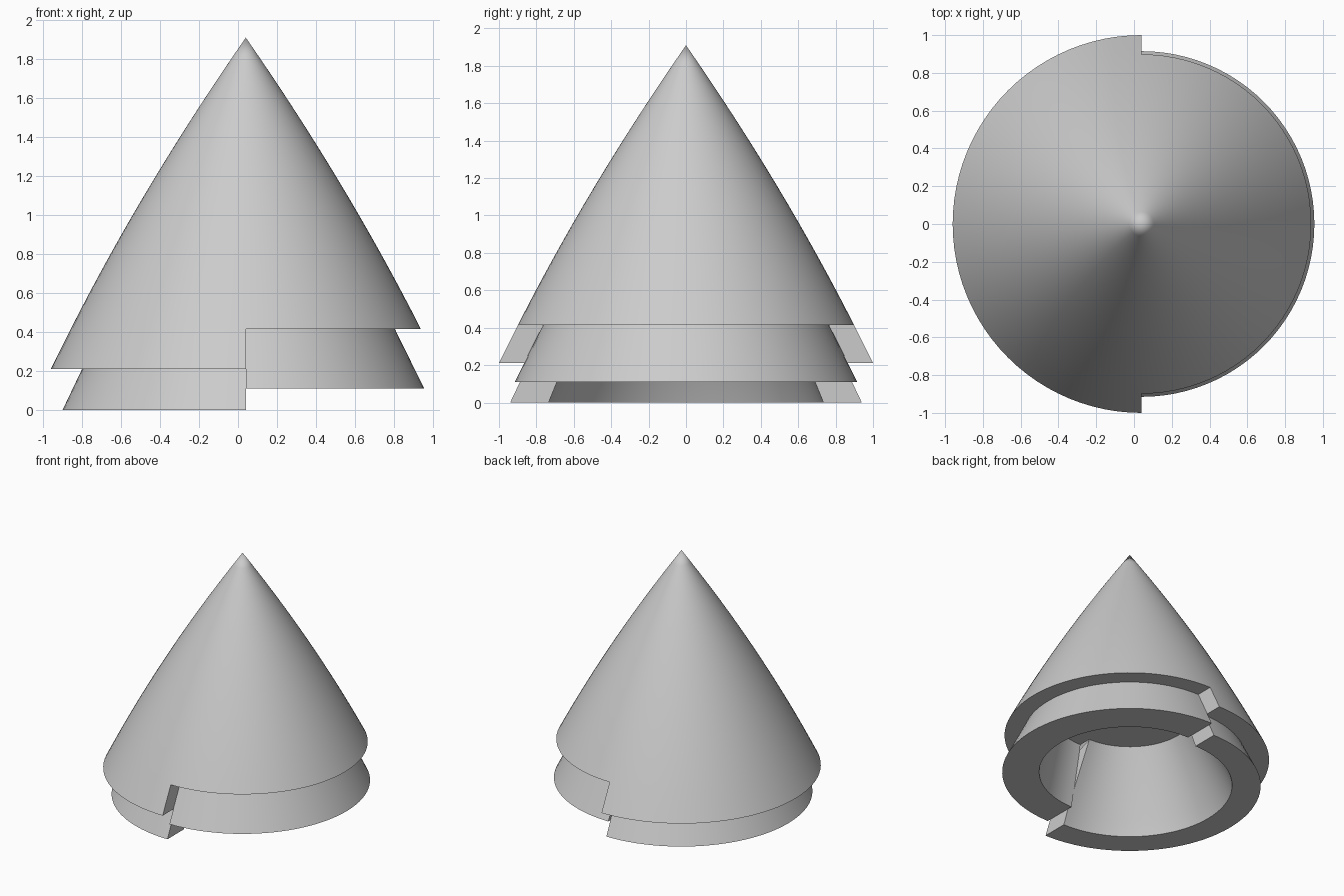
import bpy, bmesh, math

cube = bpy.data.objects.get("Cube")
if cube:
    bpy.data.objects.remove(cube, do_unlink=True)

AXIS_X, TOP = 0.04, 1.91
EDGE, CEILING = 0.415, 0.58   # height of the upper lip and of the hollow's ceiling
SEGMENTS = 48                 # per half turn


def outer_radius(z):
    """Gently bulging cone."""
    t = TOP - z
    return 0.695 * t - 0.063 * t * t


# Shared upper cone, from the tip down to the upper lip
cone = [(outer_radius(z), z) for z in
        (TOP - (TOP - EDGE) * i / 16 for i in range(17))]

# Stepped lower profiles: lip, skirt, underside, hollow
low_half = [(outer_radius(0.31), 0.31), (1.0, 0.21), (0.84, 0.21), (0.94, 0),
            (0.735, 0), (0.69, 0.11), (0.45, CEILING)]
high_half = [(0.765, EDGE), (0.915, 0.11), (0.65, 0.11), (0.55, CEILING)]


def lathe_half(bm, lower, start):
    """Turn a profile through half a circle and close the exposed step faces."""
    profile = cone + lower + [(0, CEILING)]
    rows = []
    for s in range(SEGMENTS + 1):
        a = start + math.pi * s / SEGMENTS
        rows.append([bm.verts.new((AXIS_X + r * math.cos(a), r * math.sin(a), z))
                     for r, z in profile])
    for here, after in zip(rows, rows[1:]):
        for i in range(len(profile) - 1):
            bm.faces.new((here[i], here[i + 1], after[i + 1], after[i]))
    first = len(cone) - 1
    bm.faces.new(rows[-1][first:-1])
    bm.faces.new(rows[0][first:-1][::-1])


bm = bmesh.new()
lathe_half(bm, low_half, math.pi / 2)
lathe_half(bm, high_half, -math.pi / 2)
bmesh.ops.remove_doubles(bm, verts=bm.verts[:], dist=0.0005)

mesh = bpy.data.meshes.new("stepped_cone")
bm.to_mesh(mesh)
bm.free()
body = bpy.data.objects.new("stepped_cone", mesh)
bpy.context.collection.objects.link(body)

# Plain grey finish
grey = bpy.data.materials.new("light_grey")
grey.use_nodes = True
colour = (0.6, 0.6, 0.6, 1)
grey.diffuse_color = colour
for node in grey.node_tree.nodes:
    if node.type == "BSDF_PRINCIPLED":
        node.inputs["Base Color"].default_value = colour
mesh.materials.append(grey)

bpy.ops.object.select_all(action="DESELECT")
body.select_set(True)
bpy.context.view_layer.objects.active = body
bpy.ops.object.shade_smooth_by_angle(angle=math.radians(30))
